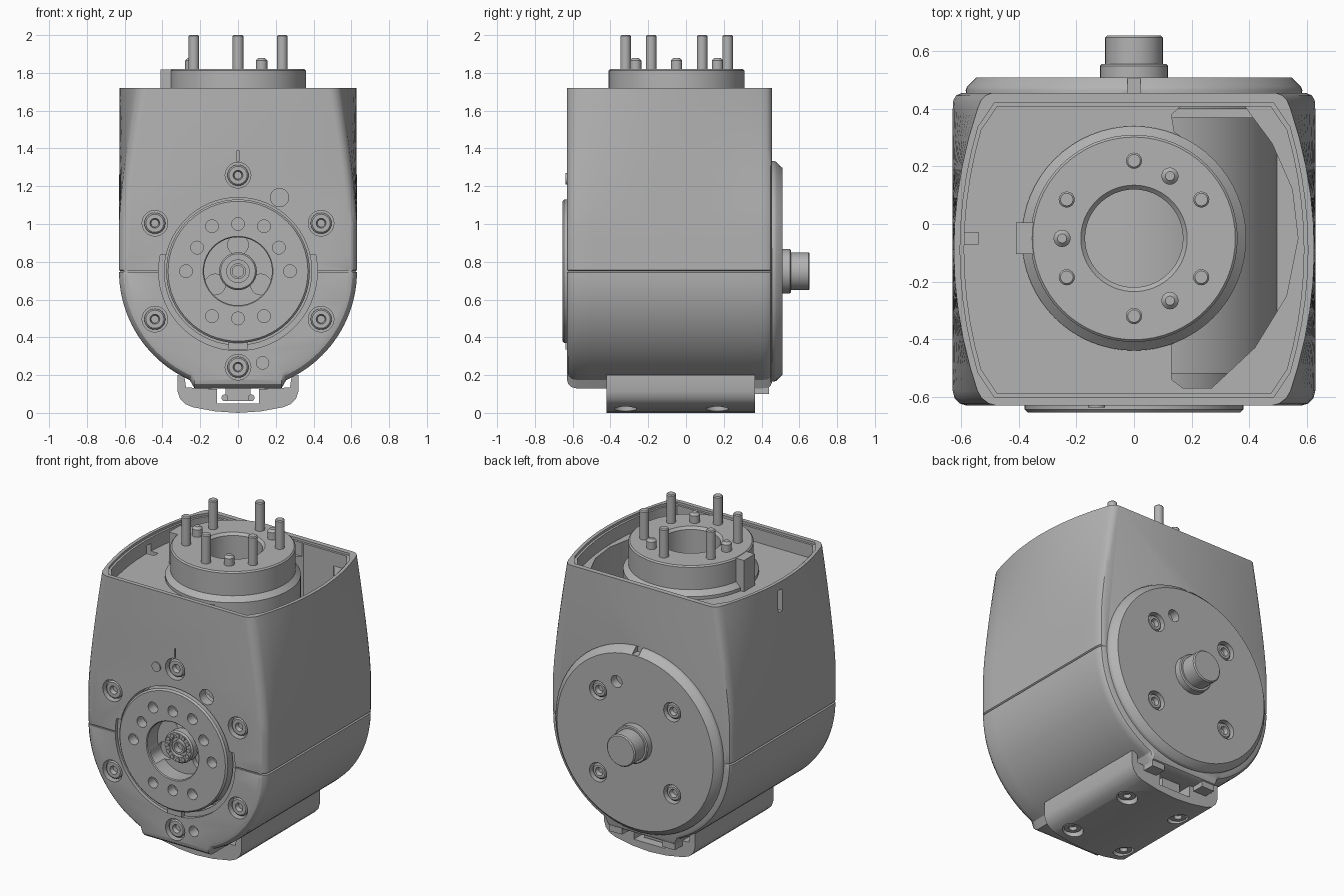
import bpy, bmesh
from math import sin, cos, pi, radians
from mathutils import Matrix

if "Cube" in bpy.data.objects:
    bpy.data.objects.remove(bpy.data.objects["Cube"], do_unlink=True)

grey = bpy.data.materials.new("machined_grey")
grey.use_nodes = True
grey.diffuse_color = (0.45, 0.45, 0.45, 1)
grey.node_tree.nodes["Principled BSDF"].inputs["Base Color"].default_value = (0.45, 0.45, 0.45, 1)

# Local frames: (a, b, h) with h pointing up, to the front or to the back
UP = Matrix.Identity(3)
FRONT = Matrix(((1, 0, 0), (0, 0, -1), (0, 1, 0)))
BACK = Matrix(((-1, 0, 0), (0, 0, 1), (0, 1, 0)))
parts = []


def finish(name, bm, frame=UP):
    bmesh.ops.remove_doubles(bm, verts=bm.verts, dist=1e-5)
    bmesh.ops.transform(bm, matrix=frame.to_4x4(), verts=bm.verts)
    bmesh.ops.recalc_face_normals(bm, faces=bm.faces)
    mesh = bpy.data.meshes.new(name)
    bm.to_mesh(mesh)
    bm.free()
    mesh.materials.append(grey)
    ob = bpy.data.objects.new(name, mesh)
    bpy.context.collection.objects.link(ob)
    parts.append(ob)
    return ob


def skin(name, rings, frame=UP, caps=True):
    """Join closed rings of points, one after the other."""
    bm = bmesh.new()
    loops = [[bm.verts.new(p) for p in ring] for ring in rings]
    n = len(loops[0])
    for lo, hi in zip(loops, loops[1:]):
        for i in range(n):
            j = (i + 1) % n
            bm.faces.new((lo[i], lo[j], hi[j], hi[i]))
    if caps:
        bm.faces.new(loops[0])
        bm.faces.new(loops[-1])
    return finish(name, bm, frame)


def prism(name, outline, lo, hi, frame=UP):
    return skin(name, [[(a, b, h) for a, b in outline] for h in (lo, hi)], frame)


def box(name, x, y, z):
    return prism(name, [(x[0], y[0]), (x[1], y[0]), (x[1], y[1]), (x[0], y[1])], *z)


def lathe(name, profile, at=(0, 0), frame=UP, segs=32):
    """Spin a closed (radius, height) profile about the local h axis."""
    rings = []
    for k in range(segs + 1):
        t = 2 * pi * k / segs
        rings.append([(at[0] + r * cos(t), at[1] + r * sin(t), h) for r, h in profile])
    return skin(name, rings, frame, caps=False)


def rod(name, r, lo, hi, at=(0, 0), frame=UP, segs=32, chamfer=0):
    prof = [(0, lo), (r, lo), (r, hi - chamfer), (r - chamfer, hi), (0, hi)]
    return lathe(name, prof if chamfer else prof[:3] + prof[4:], at, frame, segs)


def cut(target, *cutters):
    for c in cutters:
        mod = target.modifiers.new("cut", "BOOLEAN")
        mod.operation, mod.solver, mod.object = "DIFFERENCE", "EXACT", c
        bpy.context.view_layer.objects.active = target
        bpy.ops.object.modifier_apply(modifier=mod.name)
        parts.remove(c)
        bpy.data.objects.remove(c, do_unlink=True)


def polar(r, deg, centre=(0, 0.75)):
    return centre[0] + r * cos(radians(deg)), centre[1] + r * sin(radians(deg))


def socket_screw(name, target, at, surface, frame, r=0.06, sink=0.05):
    """Counterbore the target and seat a socket head screw in it."""
    cut(target, rod("bore", r, surface - sink, surface + 0.06, at, frame, 24))
    top, low = surface - 0.012, surface - sink - 0.01
    q = r * 0.82
    lathe(name, [(0, low), (q, low), (q, top - 0.008), (q - 0.008, top), (0.026, top),
                 (0.02, top - 0.025), (0, top - 0.025)], at, frame, 24)


# Housing: U-shaped section whose side walls bow towards the top
def half_width(y, z):
    bow = 0.1 * max(0, (z - 1.0) / 0.72) ** 1.3
    return 0.63 - 0.005 * max(0, z - 1) - bow * ((y + 0.09) / 0.54) ** 2


def housing_ring(y, inset):
    side = [(half_width(y, z) - inset, z) for z in [1.72 - 0.08 * k for k in range(12)]]
    side += [(0.63 - inset, 0.756), (0.622 - inset, 0.75), (0.63 - inset, 0.744)]
    arc = [polar(0.63 - inset, -d) for d in range(3, 67, 3)]
    side += arc + [(0.23, 0.13 + inset)]
    return [(x, y, z) for x, z in side] + [(-x, y, z) for x, z in reversed(side)]


edge = [(-0.63, 0.045), (-0.624, 0.024), (-0.605, 0.006), (-0.58, 0)]
middle = [(-0.5 + 0.1 * k, 0) for k in range(10)]
rear = [(0.43, 0.002), (0.447, 0.012), (0.455, 0.03)]
housing = skin("housing", [housing_ring(y, i) for y, i in edge + middle + rear])

# Open top: stepped rim, shallow tray, deep side pocket and centre bore
for inset, low in ((0.022, 1.705), (0.036, 1.62)):
    ys = [-0.625 + inset + (1.07 - 2 * inset) * k / 12 for k in range(13)]
    right = [(half_width(y, 1.72) - inset - (0.03 if k in (0, 12) else 0), y) for k, y in enumerate(ys)]
    cut(housing, prism("tray", right + [(-x, y) for x, y in reversed(right)], low, 1.8))
pocket = [(0.17, 0.415), (0.13, 0.38), (0.14, 0.32)]
pocket += [polar(0.385, d, (0, -0.05)) for d in range(60, -61, -12)]
pocket += [(0.13, -0.42), (0.13, -0.54), (0.17, -0.57), (0.27, -0.57), (0.42, -0.43),
           (0.53, -0.25), (0.57, -0.05), (0.55, 0.12), (0.48, 0.28), (0.38, 0.415)]
cut(housing, prism("pocket", pocket, 0.8, 1.7),
    rod("bore", 0.175, 1.1, 1.8, (0, -0.05)),
    box("cable_slot", (-0.7, -0.54), (-0.07, -0.03), (1.53, 1.67)))
rod("motor", 0.5, -0.37, 0.52, (0, 0.75), FRONT, 64)

# Front face: seat of the output disc, lower groove, seam, holes and mark
groove = [polar(0.42, d) for d in range(12, -193, -6)]
cut(housing, rod("seat", 0.39, 0.48, 0.7, (0, 0.75), FRONT, 64),
    prism("groove", groove, 0.608, 0.7, FRONT),
    box("seam", (-0.7, 0.7), (-0.7, -0.622), (0.746, 0.754)),
    box("mark", (-0.004, 0.004), (-0.7, -0.622), (1.33, 1.39)),
    rod("hole", 0.048, 0.56, 0.7, (0.22, 1.14), FRONT),
    rod("hole", 0.033, 0.56, 0.7, (0.13, 0.265), FRONT))
for k in range(6):
    socket_screw("front_screw", housing, polar(0.508, 30 + 60 * k), 0.63, FRONT, 0.068)
rod("front_dot", 0.03, 0.6, 0.637, (-0.13, 1.24), FRONT)
box("groove_key", (-0.05, 0.05), (-0.637, -0.55), (0.335, 0.42))

# Output disc with bore, hub and bolt pattern
disc = lathe("output_disc", [(0, 0.47), (0.38, 0.47), (0.38, 0.645), (0.37, 0.655), (0.185, 0.655),
                             (0.18, 0.65), (0.18, 0.55), (0, 0.55)], (0, 0.75), FRONT, 64)
bolts = [(0.275, 60 * k) for k in range(6)] + [(0.25, d) for d in (30, 90, 150, 270)]
for r, d in bolts:
    cut(disc, rod("hole", 0.034, 0.59, 0.7, polar(r, d), FRONT, 20))
for d in (90, 210, 330):
    cut(disc, rod("scallop", 0.055, 0.52, 0.635, polar(0.14, d), FRONT, 20))
lathe("hub", [(0, 0.54), (0.1, 0.54), (0.1, 0.59), (0.092, 0.6), (0.06, 0.6), (0.06, 0.57),
              (0.042, 0.57), (0.042, 0.6), (0.03, 0.6), (0.03, 0.56), (0, 0.56)], (0, 0.75), FRONT)
for k in range(12):
    rod("hub_bead", 0.013, 0.58, 0.607, polar(0.077, 30 * k), FRONT, 10)

# Back cover with screws and connector
cover = lathe("back_cover", [(0, 0.4), (0.58, 0.4), (0.585, 0.465), (0.58, 0.478), (0.548, 0.51),
                             (0, 0.51)], (0, 0.75), BACK, 72)
cut(cover, rod("hole", 0.038, 0.45, 0.6, (-0.13, 1.1), BACK, 20),
    box("notch", (-0.022, 0.022), (0.456, 0.6), (1.3, 1.4)))
for sx in (-1, 1):
    for sz in (-1, 1):
        socket_screw("back_screw", cover, (0.26 * sx, 0.75 + 0.26 * sz), 0.51, BACK, 0.06)
lathe("connector", [(0, 0.48), (0.118, 0.48), (0.118, 0.55), (0.112, 0.556), (0.1, 0.556),
                    (0.1, 0.648), (0.093, 0.655), (0, 0.655)], (0, 0.75), BACK, 40)

# Top flange with key, long pins and short pegs
centre = (0, -0.05)
lathe("top_flange", [(0.17, 1.5), (0.39, 1.5), (0.39, 1.64), (0.36, 1.67), (0.36, 1.812),
                     (0.352, 1.82), (0.185, 1.82), (0.17, 1.805)], centre, UP, 64)
box("flange_key", (-0.41, -0.33), (-0.105, 0.005), (1.6, 1.818))
for k in range(6):
    rod("long_pin", 0.028, 1.75, 2.0, polar(0.27, 30 + 60 * k, centre), UP, 16, 0.006)
for k in range(3):
    rod("short_peg", 0.03, 1.75, 1.88, polar(0.25, 60 + 120 * k, centre), UP, 16, 0.014)

# Base bracket
half = [(0.32, 0.2), (0.32, 0.115), (0.307, 0.075), (0.28, 0.047), (0.24, 0.03), (0.12, 0.008)]
inner = [(0.285, 0.2), (0.275, 0.135), (0.11, 0.125), (0.11, 0.05)]
profile = half + [(0, 0)] + [(-x, z) for x, z in reversed(half)]
profile += [(-x, z) for x, z in inner] + inner[::-1]
bracket = prism("base_bracket", profile, -0.365, 0.42, FRONT)
for sx in (-1, 1):
    for y in (-0.32, 0.165):
        cut(bracket, rod("bore", 0.06, -0.05, 0.06, (0.19 * sx, y), UP, 24))
        lathe("bracket_screw", [(0, 0.08), (0.05, 0.08), (0.05, 0.035), (0.024, 0.035),
                                (0.02, 0.055), (0, 0.055)], (0.19 * sx, y), UP, 24)
    box("bracket_tab", sorted((0.14 * sx, 0.23 * sx)), (0.3, 0.44), (0.1, 0.2))
    rod("contact", 0.018, 0.3, 0.41, (0.07 * sx, 0.08), FRONT, 12)
box("bracket_plug", (-0.065, 0.065), (-0.38, 0.33), (0.062, 0.14))

# Smooth curved faces, keep creases sharp
bpy.ops.object.select_all(action="DESELECT")
for ob in parts:
    ob.select_set(True)
bpy.context.view_layer.objects.active = housing
bpy.ops.object.shade_smooth_by_angle(angle=radians(30))
